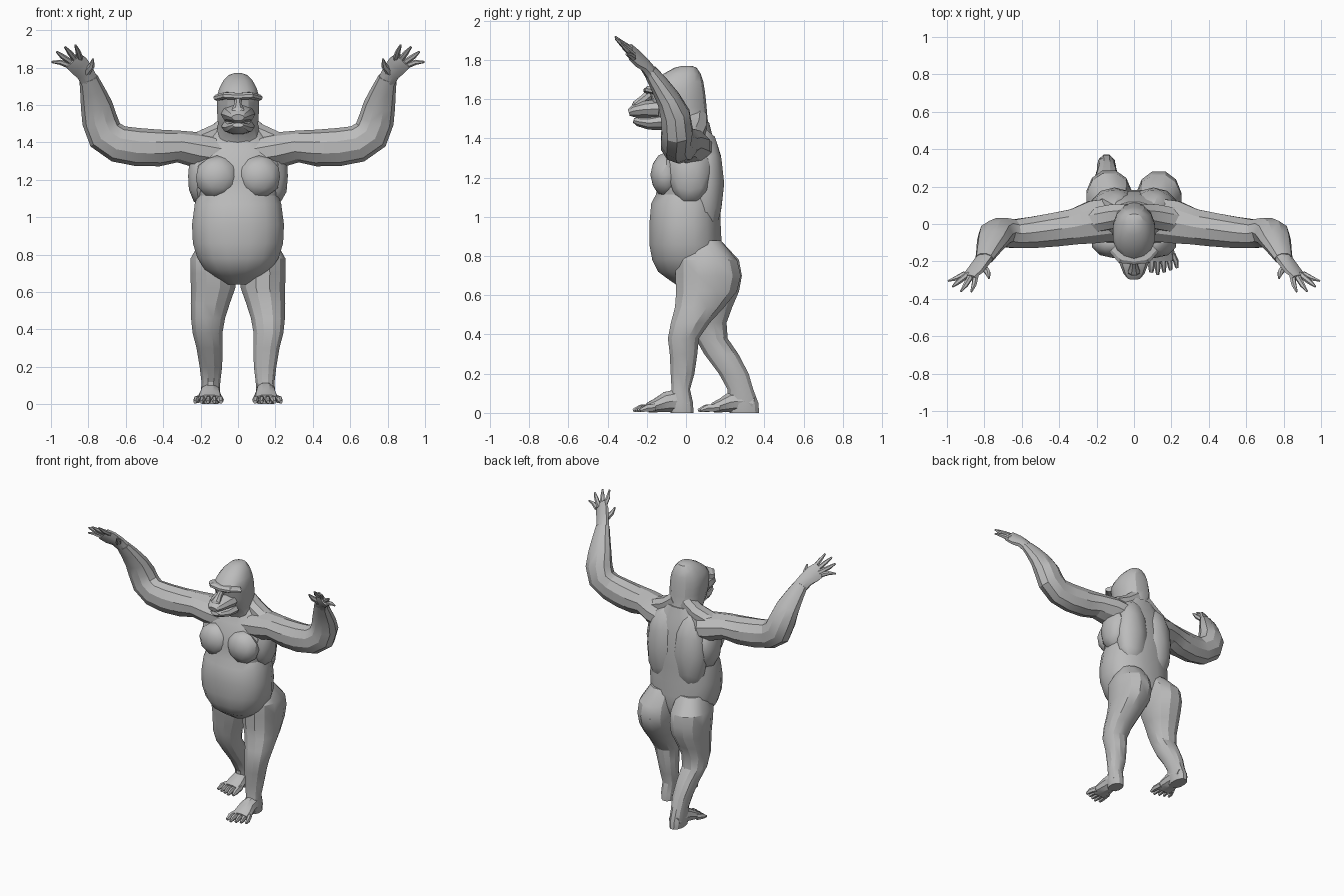
import bpy, bmesh, math
from mathutils import Vector

cube = bpy.data.objects.get("Cube")
if cube:
    bpy.data.objects.remove(cube, do_unlink=True)

grey = bpy.data.materials.new("plain_grey")
grey.use_nodes = True
grey.diffuse_color = (0.5, 0.5, 0.5, 1)
grey.node_tree.nodes["Principled BSDF"].inputs["Base Color"].default_value = (0.5, 0.5, 0.5, 1)


def finish(name, bm):
    bmesh.ops.recalc_face_normals(bm, faces=bm.faces)
    me = bpy.data.meshes.new(name)
    bm.to_mesh(me)
    bm.free()
    me.materials.append(grey)
    ob = bpy.data.objects.new(name, me)
    bpy.context.collection.objects.link(ob)
    bpy.ops.object.select_all(action='DESELECT')
    ob.select_set(True)
    bpy.context.view_layer.objects.active = ob
    bpy.ops.object.shade_smooth_by_angle(angle=math.radians(28))
    return ob


def loft(name, rings):
    """Skin a list of equal point rings and cap both ends."""
    bm = bmesh.new()
    vs = [[bm.verts.new(p) for p in r] for r in rings]
    n = len(vs[0])
    for a, b in zip(vs, vs[1:]):
        for i in range(n):
            j = (i + 1) % n
            bm.faces.new((a[i], a[j], b[j], b[i]))
    bm.faces.new(vs[0])
    bm.faces.new(vs[-1])
    return finish(name, bm)


def sup(v, power):
    return math.copysign(abs(v) ** (2 / power), v)


def level_rings(rows, sides, power=2.0):
    """Rows are (z, x centre, half width, front y, back y)."""
    out = []
    for z, xc, hw, yf, yb in rows:
        yc, hd = (yf + yb) / 2, (yb - yf) / 2
        out.append([(xc + hw * sup(math.cos(t), power), yc + hd * sup(math.sin(t), power), z)
                    for t in (2 * math.pi * (i + 0.5) / sides for i in range(sides))])
    return out


def tube(name, rows, sides=8, ref=(0, 1, 0), side=1):
    """Rows are (x, y, z, radius along ref, radius across ref)."""
    pts = [Vector((side * r[0], r[1], r[2])) for r in rows]
    rings = []
    for i, r in enumerate(rows):
        t = (pts[min(i + 1, len(pts) - 1)] - pts[max(i - 1, 0)]).normalized()
        v = Vector(ref)
        v = (v - t * v.dot(t)).normalized()
        u = t.cross(v)
        rings.append([pts[i] + v * r[3] * math.cos(a) + u * r[4] * math.sin(a)
                      for a in (2 * math.pi * (k + 0.5) / sides for k in range(sides))])
    return loft(name, rings)


def muscle(name, centre, size, detail=2):
    bm = bmesh.new()
    bmesh.ops.create_icosphere(bm, subdivisions=detail, radius=1)
    for v in bm.verts:
        v.co = Vector(centre) + Vector([a * b for a, b in zip(v.co, size)])
    return finish(name, bm)


# Torso with heavy belly
loft("torso", level_rings([
    (0.64, 0, .06, -.03, .12), (0.68, 0, .13, -.09, .14), (0.72, 0, .18, -.145, .17),
    (0.78, 0, .22, -.175, .185), (0.86, 0, .245, -.19, .185), (0.96, 0, .25, -.19, .18),
    (1.07, 0, .235, -.18, .18), (1.115, 0, .22, -.155, .18), (1.2, 0, .235, -.15, .175),
    (1.28, 0, .25, -.135, .165), (1.36, 0, .23, -.10, .15), (1.42, 0, .17, -.07, .135),
    (1.48, 0, .11, -.06, .12)], 16, 2.35))

# Head, brow and face
loft("head", level_rings([
    (1.38, 0, .14, -.07, .13), (1.45, 0, .115, -.10, .12), (1.50, 0, .11, -.15, .11),
    (1.56, 0, .114, -.175, .105), (1.61, 0, .115, -.18, .10), (1.65, 0, .114, -.195, .095),
    (1.69, 0, .102, -.165, .088), (1.73, 0, .08, -.115, .075), (1.76, 0, .05, -.06, .055),
    (1.77, 0, .02, -.02, .03)], 14, 2.3))
tube("brow_ridge", [(-.11, -.13, 1.64, .03, .018), (-.065, -.18, 1.65, .035, .02),
                    (0, -.19, 1.645, .028, .02), (.065, -.18, 1.65, .035, .02),
                    (.11, -.13, 1.64, .03, .018)])
tube("upper_muzzle", [(0, -.14, 1.55, .055, .092), (0, -.21, 1.548, .045, .078),
                      (0, -.265, 1.54, .035, .056), (0, -.292, 1.532, .018, .034)], 10, (0, 0, 1))
tube("lower_jaw", [(0, -.12, 1.485, .045, .09), (0, -.19, 1.478, .035, .072),
                   (0, -.245, 1.486, .025, .05), (0, -.268, 1.492, .012, .03)], 10, (0, 0, 1))
tube("nose_bridge", [(0, -.175, 1.635, .03, .018), (0, -.215, 1.60, .025, .02),
                     (0, -.255, 1.57, .024, .036), (0, -.275, 1.55, .01, .022)])

# Arms, hands and paired upper body muscles
fingers = [((.985, -.29, 1.823), (.995, -.305, 1.83)), ((.94, -.31, 1.86), (.97, -.335, 1.885)),
           ((.90, -.325, 1.88), (.925, -.36, 1.91)), ((.855, -.325, 1.885), (.87, -.362, 1.92))]
fingers[0] = ((.95, -.29, 1.828), (.995, -.305, 1.83))
for label, s in (("left", 1), ("right", -1)):
    tube(label + "_arm", [
        (.10, .025, 1.34, .12, .09), (.22, .01, 1.36, .12, .095), (.32, -.015, 1.378, .10, .085),
        (.42, -.03, 1.37, .095, .098), (.54, -.045, 1.375, .088, .102), (.64, -.052, 1.392, .08, .10),
        (.71, -.045, 1.44, .082, .10), (.74, -.055, 1.52, .078, .095), (.757, -.09, 1.60, .062, .085),
        (.78, -.14, 1.68, .048, .066), (.80, -.185, 1.745, .035, .05)], 10, side=s)
    tube(label + "_palm", [
        (.79, -.17, 1.72, .035, .05), (.82, -.21, 1.775, .028, .052), (.85, -.25, 1.81, .024, .06),
        (.885, -.285, 1.842, .016, .056)], 8, side=s)
    for i, (mid, tip) in enumerate(fingers):
        base = (.905 - .02 * i, -.268, 1.812 + .012 * i)
        tube(f"{label}_finger_{i + 1}", [base + (.017, .017), mid + (.014, .014), tip + (.005, .006)],
             6, side=s)
    tube(label + "_thumb", [(.81, -.22, 1.775, .02, .022), (.782, -.26, 1.81, .016, .016),
                            (.775, -.29, 1.845, .006, .006)], 6, side=s)
    tube(label + "_trapezius", [(.03, .05, 1.51, .06, .06), (.11, .04, 1.455, .07, .05),
                                (.22, .02, 1.41, .07, .045)], 8, side=s)
    muscle(label + "_pectoral", (s * .112, -.10, 1.215), (.118, .082, .115))
    muscle(label + "_back_muscle", (s * .105, .10, 1.17), (.125, .095, .28))
    muscle(label + "_flank_muscle", (s * .20, .02, 1.22), (.07, .11, .16))

# Legs: the left one steps forward, the right one trails
shape = [(.88, .11, .09), (.78, .132, .125), (.70, .133, .126), (.62, .133, .122), (.54, .148, .108),
         (.46, .16, .094), (.38, .163, .082), (.30, .152, .072), (.20, .145, .062), (.12, .145, .052),
         (.05, .148, .052), (0, .148, .045)]
left_y = [(0, .18), (-.055, .265), (-.06, .285), (-.055, .265), (-.06, .20), (-.08, .125), (-.095, .068),
          (-.085, .06), (-.08, .045), (-.075, .022), (-.09, .038), (-.08, .04)]
right_y = [(0, .18), (-.04, .275), (-.035, .29), (-.02, .275), (0, .24), (.015, .21), (.045, .215),
           (.09, .27), (.165, .322), (.21, .345), (.21, .372), (.22, .375)]
for label, s, depth, heel in (("left", 1, left_y, .04), ("right", -1, right_y, .372)):
    loft(label + "_leg", level_rings([(z, s * xc, hw, yf, yb) for (z, xc, hw), (yf, yb)
                                      in zip(shape, depth)], 12, 2.2))
    # Foot and toes, laid out forward from the heel
    tube(label + "_foot", [
        (.147, heel - .03, .045, .045, .045), (.147, heel - .09, .062, .062, .052),
        (.148, heel - .14, .055, .055, .056), (.15, heel - .19, .038, .038, .066),
        (.152, heel - .235, .026, .026, .068)], 10, (0, 0, 1), s)
    for i in range(5):
        x = .10 + .0265 * i
        reach = heel - .31 + .012 * abs(i - 1)
        r = .019 if i == 0 else .015
        tube(f"{label}_toe_{i + 1}", [
            (x, heel - .20, .028, .022, r), (x + .006 * (i - 1), reach + .035, .024, .02, r),
            (x + .008 * (i - 1), reach, .012, .009, r * .6)], 6, (0, 0, 1), s)
